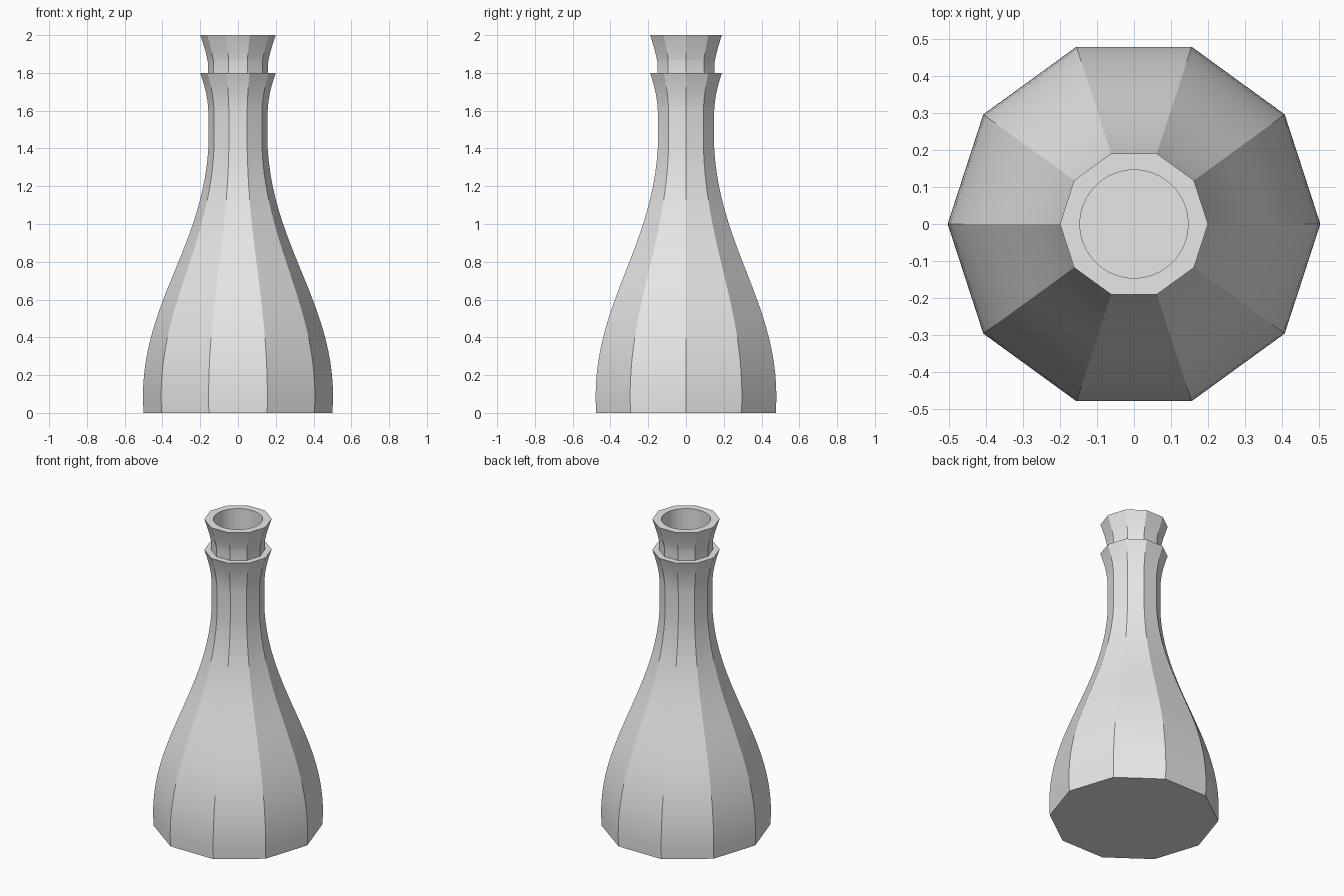
import bpy, bmesh, math
from mathutils import Vector
from mathutils.geometry import interpolate_bezier

cube = bpy.data.objects.get("Cube")
if cube:
    bpy.data.objects.remove(cube, do_unlink=True)

SIDES = 10
HOLE_RADIUS, HOLE_FLOOR = 0.146, 1.2

# Single flat colour
grey = bpy.data.materials.new("light_grey")
grey.use_nodes = True
colour = (0.8, 0.8, 0.8, 1)
grey.diffuse_color = colour
grey.node_tree.nodes["Principled BSDF"].inputs["Base Color"].default_value = colour


def curve(p0, h0, h1, p1, steps):
    """Bezier stretch of the profile, as (radius, height) points."""
    pts = [Vector((r, z, 0)) for r, z in (p0, h0, h1, p1)]
    return [(p.x, p.y) for p in interpolate_bezier(*pts, steps)]


def lathe(name, profile, sides):
    """Closed solid of revolution with a corner on the +x axis."""
    bm = bmesh.new()
    rings = []
    for r, z in profile:
        angles = [math.tau * i / sides for i in range(sides)]
        rings.append([bm.verts.new((r * math.cos(a), r * math.sin(a), z)) for a in angles])
    for low, high in zip(rings, rings[1:]):
        for i in range(sides):
            j = (i + 1) % sides
            bm.faces.new((low[i], low[j], high[j], high[i]))
    bm.faces.new(rings[0][::-1])
    bm.faces.new(rings[-1])
    mesh = bpy.data.meshes.new(name)
    bm.to_mesh(mesh)
    bm.free()
    mesh.materials.append(grey)
    obj = bpy.data.objects.new(name, mesh)
    bpy.context.collection.objects.link(obj)
    return obj


# Belly and shoulder, straight neck, flared collar, then flared mouth
profile = curve((0.5, 0), (0.54, 0.55), (0.19, 0.85), (0.157, 1.4), 24)
profile += curve((0.157, 1.6), (0.16, 1.67), (0.178, 1.74), (0.2, 1.8), 8)
profile += [(0.16, 1.8)]
profile += curve((0.16, 1.86), (0.167, 1.9), (0.182, 1.95), (0.2, 2.0), 8)
bottle = lathe("bottle", profile, SIDES)

# Round bore through the mouth
bore = lathe("bore_cutter", [(HOLE_RADIUS, HOLE_FLOOR), (HOLE_RADIUS, 2.1)], 64)
bore.hide_render = True
cut = bottle.modifiers.new("bore", 'BOOLEAN')
cut.operation = 'DIFFERENCE'
cut.solver = 'EXACT'
cut.object = bore

bpy.ops.object.select_all(action='DESELECT')
bottle.select_set(True)
bpy.context.view_layer.objects.active = bottle
bpy.ops.object.modifier_apply(modifier=cut.name)
bpy.data.objects.remove(bore, do_unlink=True)

# Smooth up the height, crisp along the ridges
bpy.ops.object.shade_smooth_by_angle(angle=math.radians(30))
